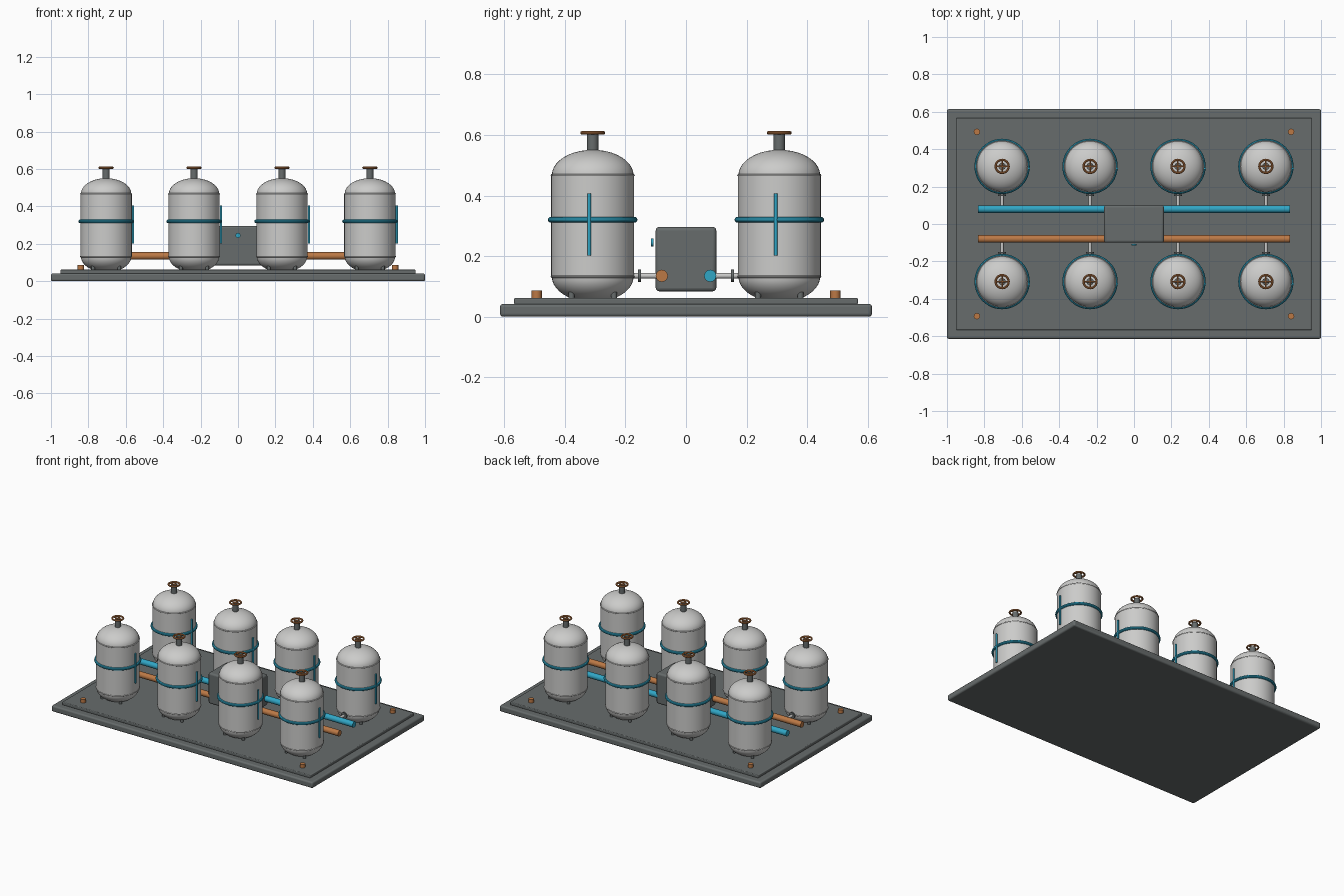
import bpy, math
from mathutils import Vector

if "Cube" in bpy.data.objects:
    bpy.data.objects.remove(bpy.data.objects["Cube"])


def material(name, rgb):
    m = bpy.data.materials.new(name)
    m.diffuse_color = (*rgb, 1)
    m.use_nodes = True
    m.node_tree.nodes["Principled BSDF"].inputs["Base Color"].default_value = m.diffuse_color
    return m


GREY = material("dark grey", (0.135, 0.15, 0.15))
STEEL = material("light steel", (0.60, 0.60, 0.59))
COPPER = material("copper", (0.50, 0.19, 0.06))
CYAN = material("cyan", (0.03, 0.38, 0.56))


def finish(name, mat, smooth=True):
    o = bpy.context.object
    o.name = name
    o.data.materials.clear()
    o.data.materials.append(mat)
    if smooth:
        bpy.ops.object.shade_smooth_by_angle(angle=math.radians(35))
    return o


def box(name, size, centre, mat, bevel):
    bpy.ops.mesh.primitive_cube_add(size=1, location=centre)
    o = bpy.context.object
    o.scale = size
    bpy.ops.object.transform_apply(location=False, rotation=False, scale=True)
    b = o.modifiers.new("rounded edges", 'BEVEL')
    b.width, b.segments = bevel, 3
    return finish(name, mat)


def rod(name, a, b, r, mat, sides=24):
    a, b = Vector(a), Vector(b)
    d = b - a
    bpy.ops.mesh.primitive_cylinder_add(
        vertices=sides, radius=r, depth=d.length, location=(a + b) / 2,
        rotation=d.to_track_quat('Z', 'Y').to_euler())
    return finish(name, mat)


def ring(name, centre, major, minor, mat, seg=48):
    bpy.ops.mesh.primitive_torus_add(
        location=centre, major_radius=major, minor_radius=minor,
        major_segments=seg, minor_segments=10)
    return finish(name, mat)


def lathe(name, profile, centre, mat, seg=48):
    # Profile starts and ends on the axis
    verts, faces = [], []
    for r, z in profile:
        for i in range(seg):
            t = 2 * math.pi * i / seg
            verts.append((r * math.cos(t), r * math.sin(t), z))
    n = len(profile)
    for k in range(n - 1):
        for i in range(seg):
            j = (i + 1) % seg
            faces.append((k * seg + i, k * seg + j, (k + 1) * seg + j, (k + 1) * seg + i))
    faces.append(tuple(reversed(range(seg))))
    faces.append(tuple(range((n - 1) * seg, n * seg)))
    me = bpy.data.meshes.new(name)
    me.from_pydata(verts, [], faces)
    o = bpy.data.objects.new(name, me)
    o.location = centre
    bpy.context.collection.objects.link(o)
    bpy.ops.object.select_all(action='DESELECT')
    bpy.context.view_layer.objects.active = o
    o.select_set(True)
    return finish(name, mat)


# Base and raised deck
box("base", (2.0, 1.228, 0.042), (0, 0, 0.021), GREY, 0.01)
box("deck", (1.9, 1.135, 0.022), (0, 0, 0.051), GREY, 0.005)

# Corner bolts
for x in (-0.84, 0.84):
    for y in (-0.493, 0.493):
        rod("corner_bolt", (x, y, 0.055), (x, y, 0.086), 0.017, COPPER, 12)

# Control box with indicator button
box("control_box", (0.32, 0.2, 0.213), (0, 0, 0.19), GREY, 0.012)
rod("indicator", (0, -0.115, 0.245), (0, -0.107, 0.245), 0.013, CYAN)

# Main pipes
rod("supply_pipe", (-0.835, 0.08, 0.135), (0.835, 0.08, 0.135), 0.02, CYAN)
rod("return_pipe", (-0.835, -0.08, 0.135), (0.835, -0.08, 0.135), 0.02, COPPER)

# Tank outline: elliptical ends around a straight wall
R, H, LOW, HIGH = 0.137, 0.084, 0.132, 0.467
angles = [math.radians(a) for a in range(0, 90, 9)] + [math.radians(89)]
outline = [(R * 0.985 * math.cos(a), LOW - H * math.sin(a)) for a in reversed(angles)]
outline += [(R, LOW), (R, HIGH)]
outline += [(R * 0.985 * math.cos(a), HIGH + H * math.sin(a)) for a in angles]

for x in (-0.705, -0.235, 0.235, 0.705):
    for s in (-1, 1):
        y = 0.308 * s
        lathe("tank", outline, (x, y, 0), STEEL)
        for z in (LOW, HIGH):
            ring("weld_seam", (x, y, z), R - 0.002, 0.004, STEEL)
        for i in (-1, 1):
            for j in (-1, 1):
                rod("foot", (x + 0.07 * i, y + 0.07 * j, 0.055),
                    (x + 0.07 * i, y + 0.07 * j, 0.085), 0.01, GREY, 12)
        # Band and level gauge
        ring("band", (x, y, 0.32), 0.138, 0.01, CYAN)
        rod("level_gauge", (x + 0.144, y - 0.012, 0.202),
            (x + 0.144, y - 0.012, 0.406), 0.006, CYAN, 12)
        # Valve stem and handwheel
        rod("valve_stem", (x, y, 0.54), (x, y, 0.605), 0.019, GREY)
        ring("handwheel", (x, y, 0.607), 0.035, 0.006, COPPER, 32)
        rod("spoke", (x - 0.035, y, 0.607), (x + 0.035, y, 0.607), 0.004, COPPER, 8)
        rod("spoke", (x, y - 0.035, 0.607), (x, y + 0.035, 0.607), 0.004, COPPER, 8)
        # Branch pipe with flange
        rod("branch_pipe", (x, 0.08 * s, 0.135), (x, 0.19 * s, 0.135), 0.009, STEEL, 16)
        rod("flange", (x, 0.149 * s, 0.135), (x, 0.159 * s, 0.135), 0.021, GREY)
